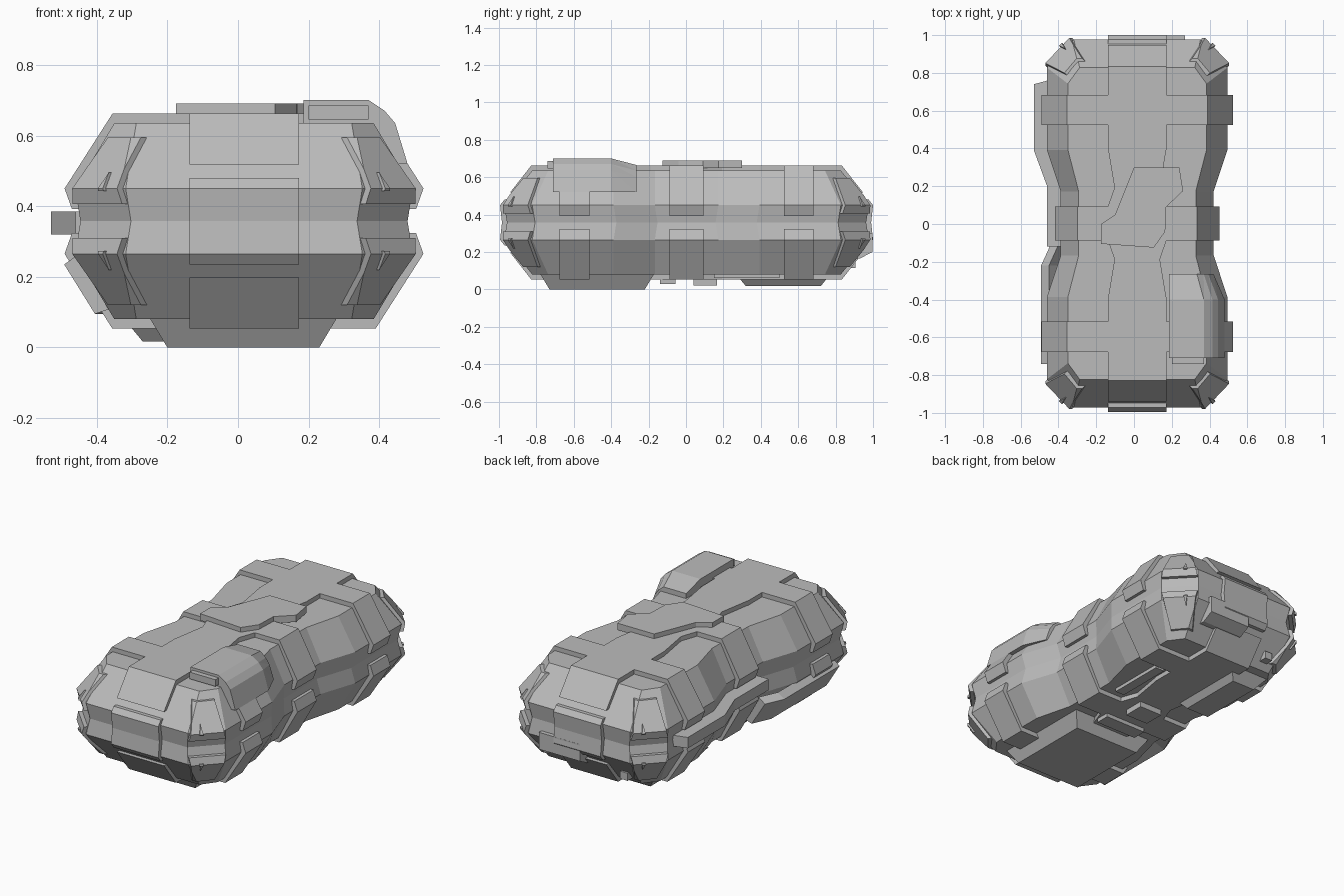
import bpy
import bmesh
from mathutils import Vector

if "Cube" in bpy.data.objects:
    bpy.data.objects.remove(bpy.data.objects["Cube"])

grey = bpy.data.materials.new("plain_grey")
grey.use_nodes = True
grey.diffuse_color = (0.5, 0.5, 0.5, 1)
grey.node_tree.nodes["Principled BSDF"].inputs["Base Color"].default_value = (0.5, 0.5, 0.5, 1)

CENTRE = Vector((0.017, 0.003, 0.3575))
# Quarter outlines of the hull in plan: widest level and flat top
WIDE = [(0.335, 0.975), (0.478, 0.825), (0.478, 0.39), (0.405, 0.17)]
TOP = [(0.305, 0.825), (0.367, 0.74), (0.367, 0.39), (0.31, 0.17)]


def finish(bm, name, mirror=(False, False, False), origin=CENTRE):
    bmesh.ops.recalc_face_normals(bm, faces=bm.faces)
    mesh = bpy.data.meshes.new(name)
    bm.to_mesh(mesh)
    bm.free()
    mesh.materials.append(grey)
    obj = bpy.data.objects.new(name, mesh)
    obj.location = origin
    bpy.context.collection.objects.link(obj)
    if any(mirror):
        mod = obj.modifiers.new("mirror", "MIRROR")
        mod.use_axis = mirror
        mod.use_mirror_merge = False
    return obj


def loft(rings):
    """Skin a stack of closed rings and cap both ends."""
    bm = bmesh.new()
    rows = [[bm.verts.new(p) for p in ring] for ring in rings]
    n = len(rows[0])
    for a, b in zip(rows, rows[1:]):
        for i in range(n):
            j = (i + 1) % n
            bm.faces.new((a[i], a[j], b[j], b[i]))
    bm.faces.new(rows[0])
    bm.faces.new(rows[-1])
    return bm


def ring(quarter, grow, z):
    q = [(x + grow, y + grow) for x, y in quarter]
    right = q + [(x, -y) for x, y in reversed(q)]
    return [(x, y, z) for x, y in right] + [(-x, -y, z) for x, y in right]


def hull(grow=0.0, waist=0.0, rise=0.0):
    """Hull, or a shell lying a little outside it."""
    lip, cap = 0.0925, 0.2775 + rise
    edge = rise * 0.2
    return loft([ring(TOP, edge, -cap), ring(WIDE, grow, -lip), ring(WIDE, waist - 0.015, 0),
                 ring(WIDE, grow, lip), ring(TOP, edge, cap)])


def cut(bm, point, normal):
    """Keep the half behind the plane and close the hole."""
    geom = bm.verts[:] + bm.edges[:] + bm.faces[:]
    bmesh.ops.bisect_plane(bm, geom=geom, plane_co=point, plane_no=normal, clear_outer=True)
    bmesh.ops.holes_fill(bm, edges=[e for e in bm.edges if e.is_boundary], sides=0)


def span(bm, axis, lo, hi):
    n = Vector((0, 0, 0))
    n[axis] = 1
    cut(bm, n * hi, n)
    cut(bm, n * lo, -n)


def prism(name, points, axis, lo, hi, **kw):
    def place(p, d):
        v = list(p)
        v.insert(axis, d)
        return v
    bm = loft([[place(p, d) for p in points] for d in (lo, hi)])
    return finish(bm, name, **kw)


def box(name, x, y, z):
    return prism(name, [(x[0], y[0]), (x[1], y[0]), (x[1], y[1]), (x[0], y[1])], 2, *z, origin=(0, 0, 0))


finish(hull(), "hull")

# Wrapping bands, split at the waist groove
for name, lo, hi, both in (("middle_band", -0.09, 0.09, False), ("end_band", 0.52, 0.68, True)):
    bm = hull(0.03, 0.012, 0.027)
    span(bm, 1, lo, hi)
    span(bm, 2, 0.034, 1)
    finish(bm, name, (False, both, True))

# Spine ends folding over the front and back
bm = hull(0.022, 0.015, 0.027)
span(bm, 0, -0.155, 0.155)
span(bm, 1, 0.39, 2)
span(bm, 2, 0.16, 1)
finish(bm, "spine_end", (False, True, True))

# Spine between the ends, narrowing beside the middle band
half = [(0.155, 0.4), (0.12, 0.19), (0.155, 0.09)]
side = half + [(x, -y) for x, y in reversed(half)]
prism("spine", side + [(-x, -y) for x, y in side], 2, 0.25, 0.3045, mirror=(False, False, True))

# Clasps on the two ends
bm = hull(0.022, 0.027, 0.027)
span(bm, 0, -0.155, 0.155)
span(bm, 1, 0.85, 2)
span(bm, 2, -0.1225, 0.1225)
finish(bm, "end_clasp", (False, True, False))

# Corner guards, each with a narrow raised rib
out = Vector((0.15, 0.143, 0)).normalized()
along = Vector((out.y, -out.x, 0))
mid = Vector((0.4065, 0.9, 0.0925))
for name, grow, left, right, low, high in (("corner_guard", 0.016, 0.092, 0.092, 0.048, 0.237),
                                           ("corner_rib", 0.024, 0.045, -0.025, 0.085, 0.2)):
    bm = hull(grow, 0.015, grow)
    cut(bm, mid - out * 0.25, -out)
    cut(bm, mid + along * right, along + Vector((0, 0, 0.22)))
    cut(bm, mid - along * left, -along + Vector((0, 0, 0.22)))
    span(bm, 2, low, high)
    finish(bm, name, (True, True, True))

# Irregular cover plate on the spine
prism("top_plate", [(-0.175, 0), (-0.175, -0.105), (0.105, -0.125), (0.165, -0.04), (0.17, 0.09),
                    (0.26, 0.175), (0.24, 0.3), (0, 0.3), (-0.1, 0.05)], 2, 0.65, 0.69, origin=(0, 0, 0))

# Rounded shoulder hood, sinking towards its rear
hood = [(0.185, 0.6), (0.185, 0.7), (0.37, 0.7), (0.415, 0.67), (0.445, 0.635), (0.48, 0.52), (0.4, 0.52)]
rear = [(0.185 + (x - 0.185) * 0.8, -0.265, min(z, 0.7) - 0.035 * (z > 0.53)) for x, z in hood]
bm = loft([[(x, y, z) for x, z in hood] for y in (-0.71, -0.4)] + [rear])
bmesh.ops.triangulate(bm, faces=[f for f in bm.faces if len(f.verts) == 4])
finish(bm, "shoulder_hood", origin=(0, 0, 0))
box("hood_front_plate", (0.2, 0.37), (-0.74, -0.7), (0.645, 0.685))

# Side rail following the hull
prism("side_rail", [(-0.53, 0.74), (-0.53, 0.39), (-0.46, 0.2), (-0.46, -0.12), (-0.36, -0.12),
                    (-0.36, 0.2), (-0.42, 0.39), (-0.42, 0.77)], 2, 0.32, 0.385, origin=(0, 0, 0))

# Sloping skirt panel low on the same side
skirt = [(-0.45, 0.265), (-0.492, 0.235), (-0.405, 0.095), (-0.33, 0.12)]
bm = loft([[(x + dx, y, z) for x, z in skirt] for y, dx in ((-0.74, 0), (-0.22, 0), (-0.11, 0.05))])
finish(bm, "skirt_panel", origin=(0, 0, 0))


# Tapered feet under the hull
def foot(name, x, y, slope, bottom, top):
    rows = []
    for z, s in ((bottom, 0), (top, slope)):
        rows.append([(x[0] - s, y[0] - s, z), (x[1] + s, y[0] - s, z),
                     (x[1] + s, y[1] + s, z), (x[0] - s, y[1] + s, z)])
    finish(loft(rows), name, origin=(0, 0, 0))


foot("front_foot", (-0.2, 0.23), (-0.73, -0.22), 0.06, 0, 0.1)
foot("rear_foot", (-0.27, -0.12), (0.32, 0.72), 0.06, 0.017, 0.09)
box("belly_block", (-0.06, 0.09), (0.04, 0.165), (0.02, 0.07))
box("belly_step", (-0.12, 0.15), (-0.14, -0.055), (0.03, 0.07))
box("belly_strip", (0.2, 0.26), (0.15, 0.5), (0.06, 0.09))

# Latch box and small stud on the back
prism("back_latch", [(0.85, 0.3), (0.997, 0.3), (0.997, 0.2), (0.93, 0.165), (0.85, 0.165)], 0, 0, 0.27,
      origin=(0, 0, 0))
box("back_stud", (-0.25, -0.2), (0.84, 0.905), (0.115, 0.16))
